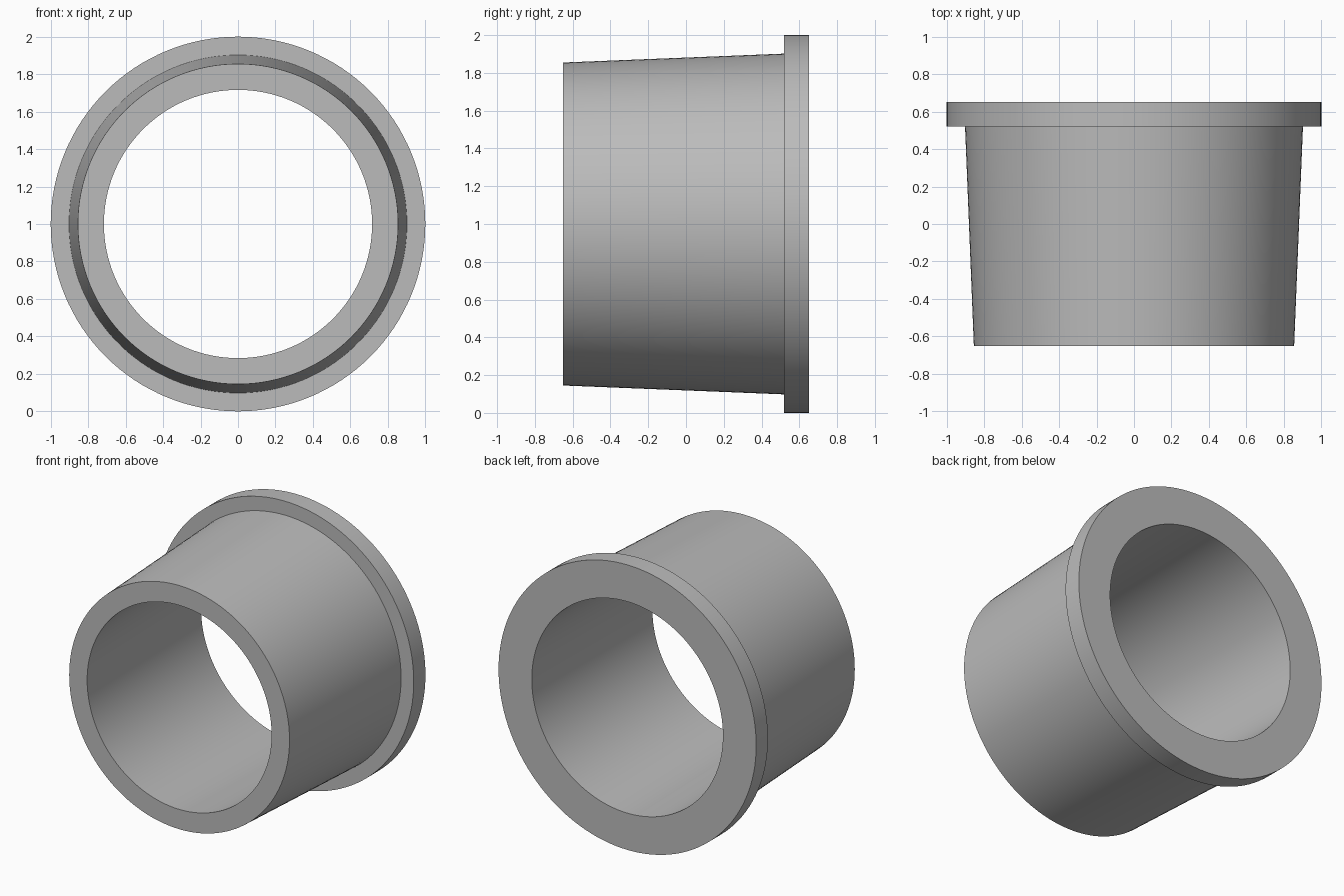
import bpy
import bmesh
from math import radians
from mathutils import Matrix, Vector

cube = bpy.data.objects.get("Cube")
if cube:
    bpy.data.objects.remove(cube, do_unlink=True)

SEGMENTS = 128
AXIS_HEIGHT = 1.0

# Material
grey = bpy.data.materials.new("plain grey")
grey.use_nodes = True
colour = (0.5, 0.5, 0.5, 1)
grey.diffuse_color = colour
grey.node_tree.nodes["Principled BSDF"].inputs["Base Color"].default_value = colour

# Closed wall profile as (radius, y): tapered sleeve, flange, tapered bore
profile = [
    (0.716, -0.65), (0.855, -0.65),
    (0.902, 0.52), (1.0, 0.52),
    (1.0, 0.65), (0.742, 0.65),
]

# Sweep the profile around the horizontal axis
bm = bmesh.new()
rings = []
for i in range(SEGMENTS):
    turn = Matrix.Rotation(radians(360 * i / SEGMENTS), 3, "Y")
    rings.append([bm.verts.new(turn @ Vector((r, y, 0))) for r, y in profile])
for i, ring in enumerate(rings):
    following = rings[(i + 1) % SEGMENTS]
    for j in range(len(profile)):
        k = (j + 1) % len(profile)
        bm.faces.new((ring[j], ring[k], following[k], following[j]))
bmesh.ops.recalc_face_normals(bm, faces=bm.faces)

mesh = bpy.data.meshes.new("flanged_bushing")
bm.to_mesh(mesh)
bm.free()
mesh.materials.append(grey)
bushing = bpy.data.objects.new("flanged_bushing", mesh)
bushing.location.z = AXIS_HEIGHT
bpy.context.collection.objects.link(bushing)

# Smooth walls with sharp rims
bpy.ops.object.select_all(action="DESELECT")
bushing.select_set(True)
bpy.context.view_layer.objects.active = bushing
bpy.ops.object.shade_smooth_by_angle(angle=radians(30))
